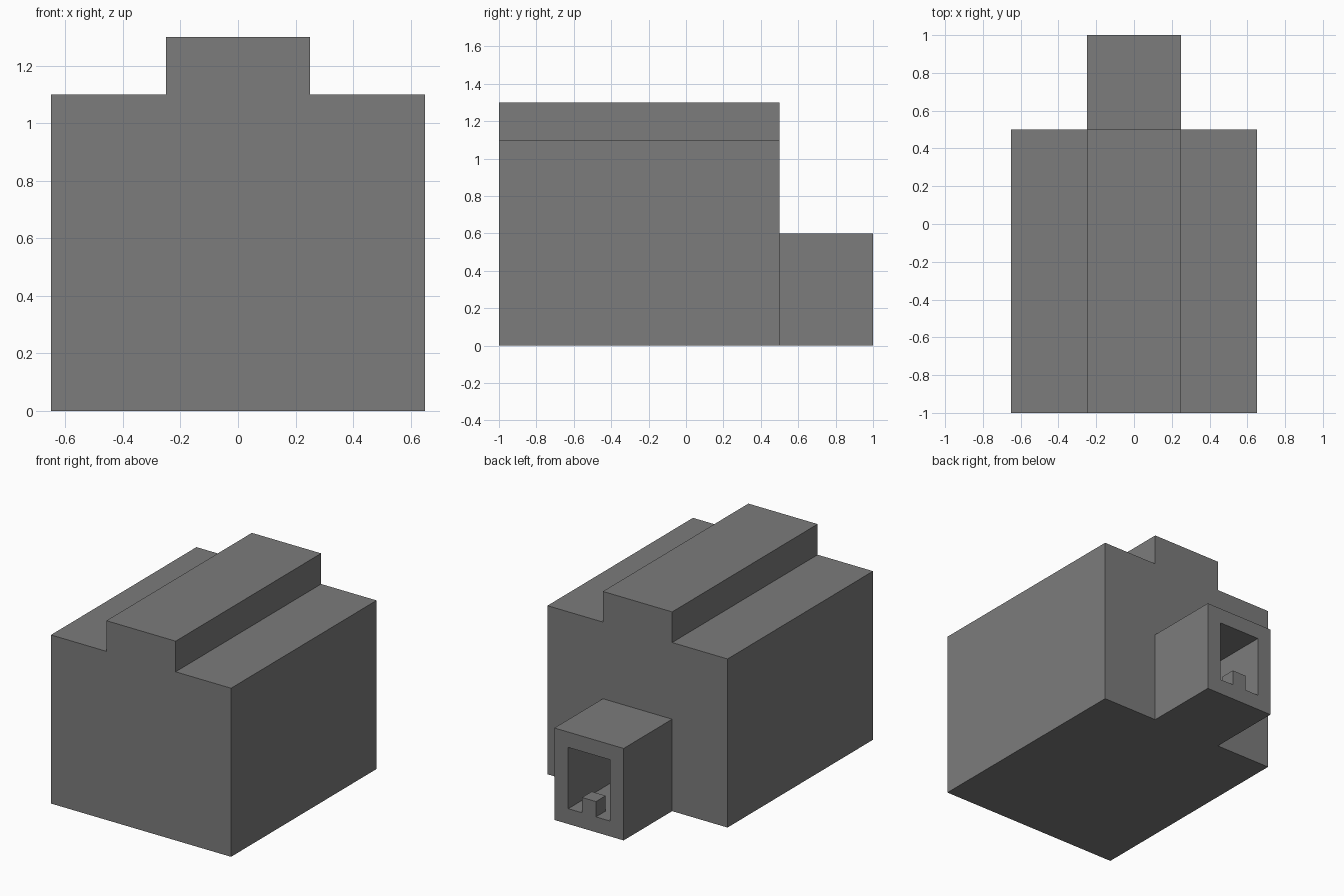
import bpy
import bmesh

default = bpy.data.objects.get("Cube")
if default:
    bpy.data.objects.remove(default, do_unlink=True)

WALL = 0.1

grey = bpy.data.materials.new("stone grey")
grey.use_nodes = True
grey.diffuse_color = (0.2, 0.2, 0.2, 1)
grey.node_tree.nodes["Principled BSDF"].inputs["Base Color"].default_value = (0.2, 0.2, 0.2, 1)


def extrude_profile(name, right_half, y0, y1):
    """Mirror a half profile of (x, z) points and extrude it along y."""
    outline = right_half + [(-x, z) for x, z in reversed(right_half)]
    bm = bmesh.new()
    face = bm.faces.new([bm.verts.new((x, y0, z)) for x, z in outline])
    grown = bmesh.ops.extrude_face_region(bm, geom=[face])["geom"]
    verts = [g for g in grown if isinstance(g, bmesh.types.BMVert)]
    bmesh.ops.translate(bm, vec=(0, y1 - y0, 0), verts=verts)
    bmesh.ops.recalc_face_normals(bm, faces=bm.faces)
    mesh = bpy.data.meshes.new(name)
    bm.to_mesh(mesh)
    bm.free()
    mesh.materials.append(grey)
    obj = bpy.data.objects.new(name, mesh)
    bpy.context.collection.objects.link(obj)
    return obj


def box_profile(half_width, z0, z1):
    return [(half_width, z0), (half_width, z1)]


def stepped_profile(inset):
    """Half of the main hall section: broad walls and a raised roof strip."""
    wide, narrow = 0.65 - inset, 0.25 - inset
    return [(wide, inset), (wide, 1.1 - inset), (narrow, 1.1 - inset), (narrow, 1.3 - inset)]


def cut(obj, cutter):
    mod = obj.modifiers.new("opening", "BOOLEAN")
    mod.operation = "DIFFERENCE"
    mod.solver = "EXACT"
    mod.object = cutter
    bpy.context.view_layer.objects.active = obj
    bpy.ops.object.modifier_apply(modifier=mod.name)


# Main hall and the lower entry passage behind it
hall = extrude_profile("main_hall", stepped_profile(0), -1, 0.5)
entry = extrude_profile("entry_passage", box_profile(0.25, 0, 0.6), 0.5, 1)

# Hollow room and doorway running through the passage
room = extrude_profile("room_cutter", stepped_profile(WALL), -1 + WALL, 0.5 - WALL)
doorway = extrude_profile("doorway_cutter", box_profile(0.15, WALL, 0.5), 0.3, 1.1)
cut(hall, room)
cut(hall, doorway)
cut(entry, doorway)
for helper in (room, doorway):
    bpy.data.objects.remove(helper, do_unlink=True)

# Small block on the doorway floor
extrude_profile("doorway_block", box_profile(0.05, WALL, 0.2), 0.9, 1)
